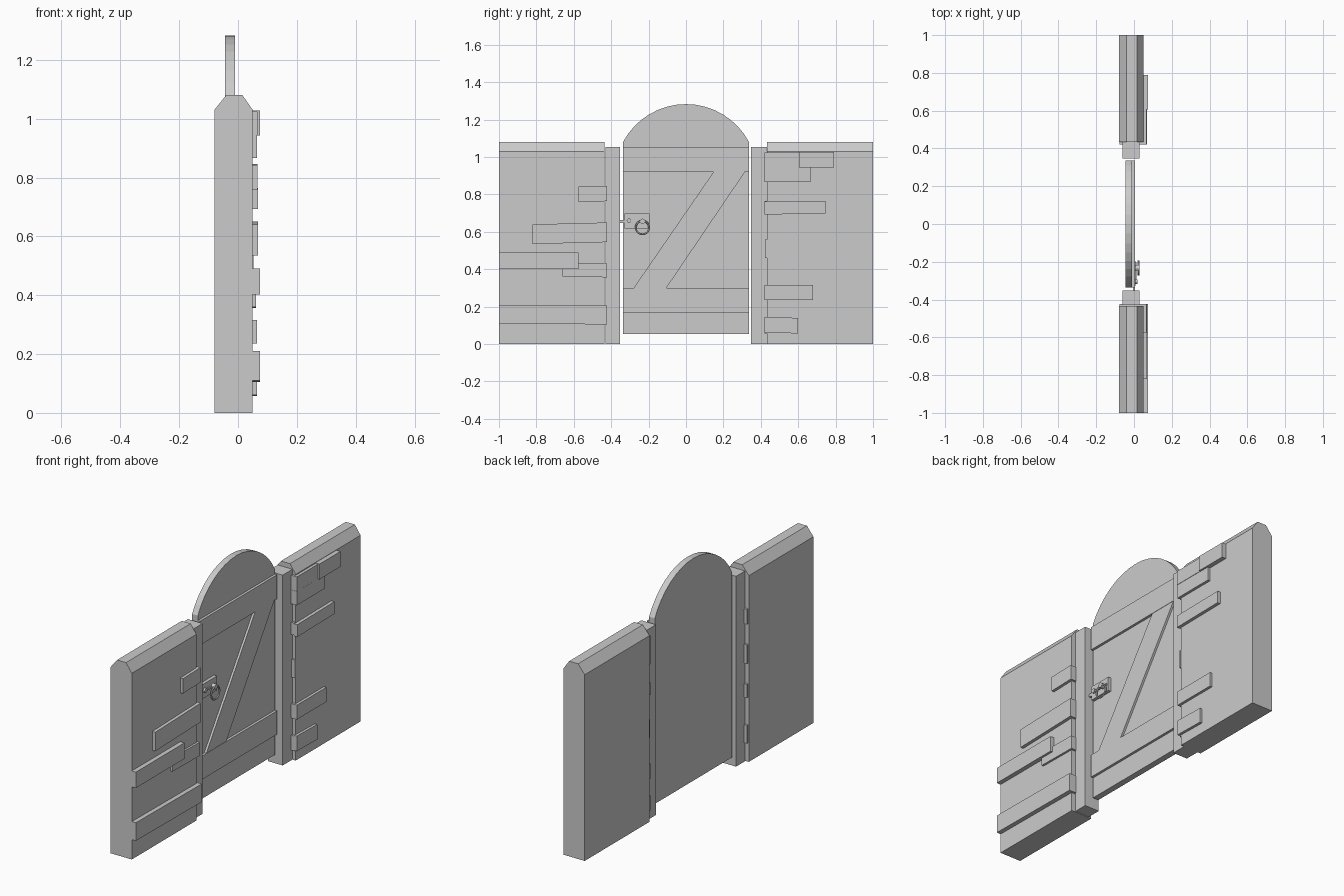
import bpy, bmesh, math
from mathutils import Matrix

if "Cube" in bpy.data.objects:
    bpy.data.objects.remove(bpy.data.objects["Cube"])


def prism(name, pts, place, offset):
    """Extrude a 2D outline; place maps (u, v) to 3D, offset is the extrusion."""
    bm = bmesh.new()
    face = bm.faces.new([bm.verts.new(place(u, v)) for u, v in pts])
    ext = bmesh.ops.extrude_face_region(bm, geom=[face])
    bmesh.ops.translate(bm, vec=offset, verts=[g for g in ext['geom'] if isinstance(g, bmesh.types.BMVert)])
    bmesh.ops.recalc_face_normals(bm, faces=bm.faces)
    return finish(name, bm)


def finish(name, bm):
    me = bpy.data.meshes.new(name)
    bm.to_mesh(me)
    bm.free()
    ob = bpy.data.objects.new(name, me)
    bpy.context.collection.objects.link(ob)
    return ob


def panel(name, pts, x0, x1):
    """Outline in y, z with thickness from x0 to x1."""
    return prism(name, pts, lambda y, z: (x0, y, z), (x1 - x0, 0, 0))


def box(name, x0, x1, y0, y1, z0, z1, tilt=0):
    return panel(name, [(y0, z0), (y1, z0 + tilt), (y1, z1 + tilt), (y0, z1)], x0, x1)


def rod(name, x0, x1, y, z, r, n=12):
    return panel(name, [(y + r * math.cos(i * math.tau / n), z + r * math.sin(i * math.tau / n))
                        for i in range(n)], x0, x1)


# chamfered walls
profile = [(-.08, 0), (.05, 0), (.05, 1.03), (.015, 1.08), (-.04, 1.08), (-.08, 1.03)]
for name, y0, y1 in (("left_wall", -1, -.435), ("right_wall", .433, 1)):
    prism(name, profile, lambda x, z: (x, y0, z), (0, y1 - y0, 0))

# raised stones: outer y, z0, z1, front x, tilt; they wrap round the gate end
left = [(-.575, .76, .842, .066, .004), (-.82, .535, .64, .068, .01),
        (-.66, .36, .435, .062, -.003), (-1, .11, .21, .075, -.005)]
right = [(.605, .945, 1.025, .066, 0), (.665, .867, .944, .065, 0),
         (.745, .697, .765, .068, -.004), (.68, .235, .315, .065, 0),
         (.60, .057, .14, .065, .004)]
for side, inner, wall, stones in (("left", -.423, -.435, left), ("right", .421, .433, right)):
    for i, (y, z0, z1, x, tilt) in enumerate(stones):
        t = tilt if side == "left" else -tilt
        lo, hi = sorted((y, inner))
        sh = 0 if side == "left" else -t
        box(f"{side}_stone_{i}", .048, x, lo, hi, z0 + sh, z1 + sh, t)
        lo, hi = sorted((wall, inner))
        end = tilt if side == "left" else 0
        box(f"{side}_stone_end_{i}", -.076, .048, lo, hi, z0 + end, z1 + end)
box("left_stone_outer", .048, .075, -1, -.575, .402, .49)
box("right_stone_outer", .048, .075, .605, .79, .943, 1.028)
box("right_end_stone", -.076, .052, .423, .433, .46, .56)

# gate posts
box("left_post", -.06, .03, -.43, -.352, 0, 1.053)
box("right_post", -.06, .03, .348, .433, 0, 1.053)

# arched door
R, cz, half = .381, .902, math.asin(.337 / .381)
arc = [(R * math.sin(half * (1 - i / 8)), cz + R * math.cos(half * (1 - i / 8))) for i in range(17)]
panel("door", [(-.337, .053), (.337, .053)] + arc, -.045, -.01)

# door braces
box("top_brace", -.012, .004, -.337, .337, .92, 1.053)
box("bottom_brace", -.012, .004, -.337, .337, .17, .30)
panel("diagonal_brace", [(-.28, .30), (-.105, .30), (.315, .92), (.147, .92)], -.012, .002)

# lock plate, bolt and latch
box("lock_plate", -.012, .008, -.328, -.195, .618, .697)
box("lock_bolt", -.006, .004, -.352, -.328, .648, .664)
rod("key_boss", .006, .018, -.305, .66, .012)
box("latch_bar", .006, .014, -.295, -.205, .652, .662)
rod("ring_stem", .006, .03, -.233, .657, .014)

# ring handle
bm = bmesh.new()
N, M, big, small = 20, 6, .036, .005
rows = [[bm.verts.new((.024 + small * math.sin(b * math.tau / M),
                       -.233 + (big + small * math.cos(b * math.tau / M)) * math.cos(a * math.tau / N),
                       .623 + (big + small * math.cos(b * math.tau / M)) * math.sin(a * math.tau / N)))
         for b in range(M)] for a in range(N)]
for a in range(N):
    for b in range(M):
        c, d = (a + 1) % N, (b + 1) % M
        bm.faces.new((rows[a][b], rows[c][b], rows[c][d], rows[a][d]))
bmesh.ops.recalc_face_normals(bm, faces=bm.faces)
finish("ring_handle", bm)
